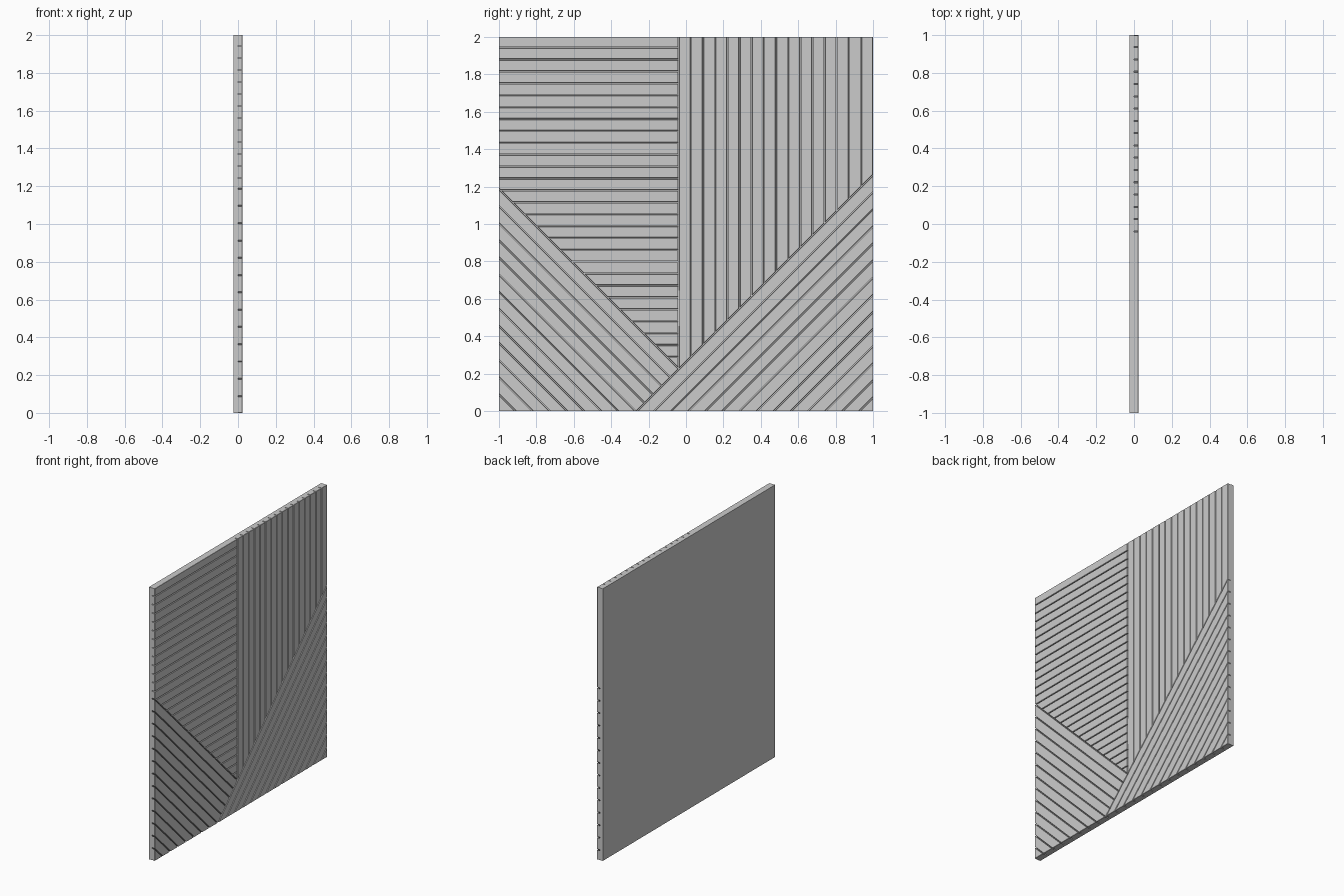
import bpy, bmesh
from math import sqrt

if "Cube" in bpy.data.objects:
    bpy.data.objects.remove(bpy.data.objects["Cube"])

BACK, MID, FRONT = -0.024, 0.0, 0.024   # board / slat depths along x
GAP = 0.0055                            # groove width between slats
CHAMFER = 0.0015


def clip(poly, a, b, c):
    """Keep the part of a (y, z) polygon where a*y + b*z <= c."""
    out = []
    for p, q in zip(poly, poly[1:] + poly[:1]):
        dp, dq = a * p[0] + b * p[1] - c, a * q[0] + b * q[1] - c
        if dp <= 0:
            out.append(p)
        if dp * dq < 0:
            t = dp / (dp - dq)
            out.append((p[0] + t * (q[0] - p[0]), p[1] + t * (q[1] - p[1])))
    return out


def prism(bm, poly, x0, x1):
    lo = [bm.verts.new((x0, y, z)) for y, z in poly]
    hi = [bm.verts.new((x1, y, z)) for y, z in poly]
    n = len(poly)
    bm.faces.new(lo[::-1])
    top = bm.faces.new(hi)
    for i in range(n):
        bm.faces.new((lo[i], lo[(i + 1) % n], hi[(i + 1) % n], hi[i]))
    return top


def finish(bm, name):
    bmesh.ops.recalc_face_normals(bm, faces=bm.faces)
    me = bpy.data.meshes.new(name)
    bm.to_mesh(me)
    bm.free()
    ob = bpy.data.objects.new(name, me)
    bpy.context.collection.objects.link(ob)


SHEET = [(-1, 0), (1, 0), (1, 2), (-1, 2)]


def slat_field(name, borders, normal, start, pitch, count):
    """Fill the region inside the borders with parallel slats."""
    region = SHEET
    for a, b, c in borders:
        region = clip(region, a, b, c - GAP / 2 * sqrt(a * a + b * b))
    a, b = normal
    g = GAP / 2 * sqrt(a * a + b * b)
    bm = bmesh.new()
    for k in range(count):
        hi = start - k * pitch
        lo = hi - pitch
        poly = clip(clip(region, a, b, hi - g), -a, -b, -(lo + g))
        area = sum(p[0] * q[1] - q[0] * p[1]
                   for p, q in zip(poly, poly[1:] + poly[:1])) / 2
        if len(poly) > 2 and area > 1e-4:
            top = prism(bm, poly, MID, FRONT)
            bmesh.ops.bevel(bm, geom=list(top.edges), offset=CHAMFER,
                            segments=1, affect='EDGES')
    finish(bm, name)


# Backing board
board = bmesh.new()
prism(board, SHEET, BACK, MID)
finish(board, "backing_board")

SPLIT, LEFT, RIGHT = -0.039, 0.187, 0.262   # region dividing lines

# Four fields of slats
slat_field("horizontal_slats", [(1, 0, SPLIT), (-1, -1, -LEFT)],
           (0, 1), 1.943 + 0.0636, 0.0636, 30)
slat_field("vertical_slats", [(-1, 0, -SPLIT), (1, -1, -RIGHT)],
           (1, 0), SPLIT + 16 * 0.065, 0.065, 16)
slat_field("left_diagonal_slats", [(1, 1, LEFT), (1, -1, -RIGHT)],
           (1, 1), LEFT, 0.0915, 14)
slat_field("right_diagonal_slats", [(-1, 1, RIGHT)],
           (-1, 1), RIGHT, 0.0915, 15)
